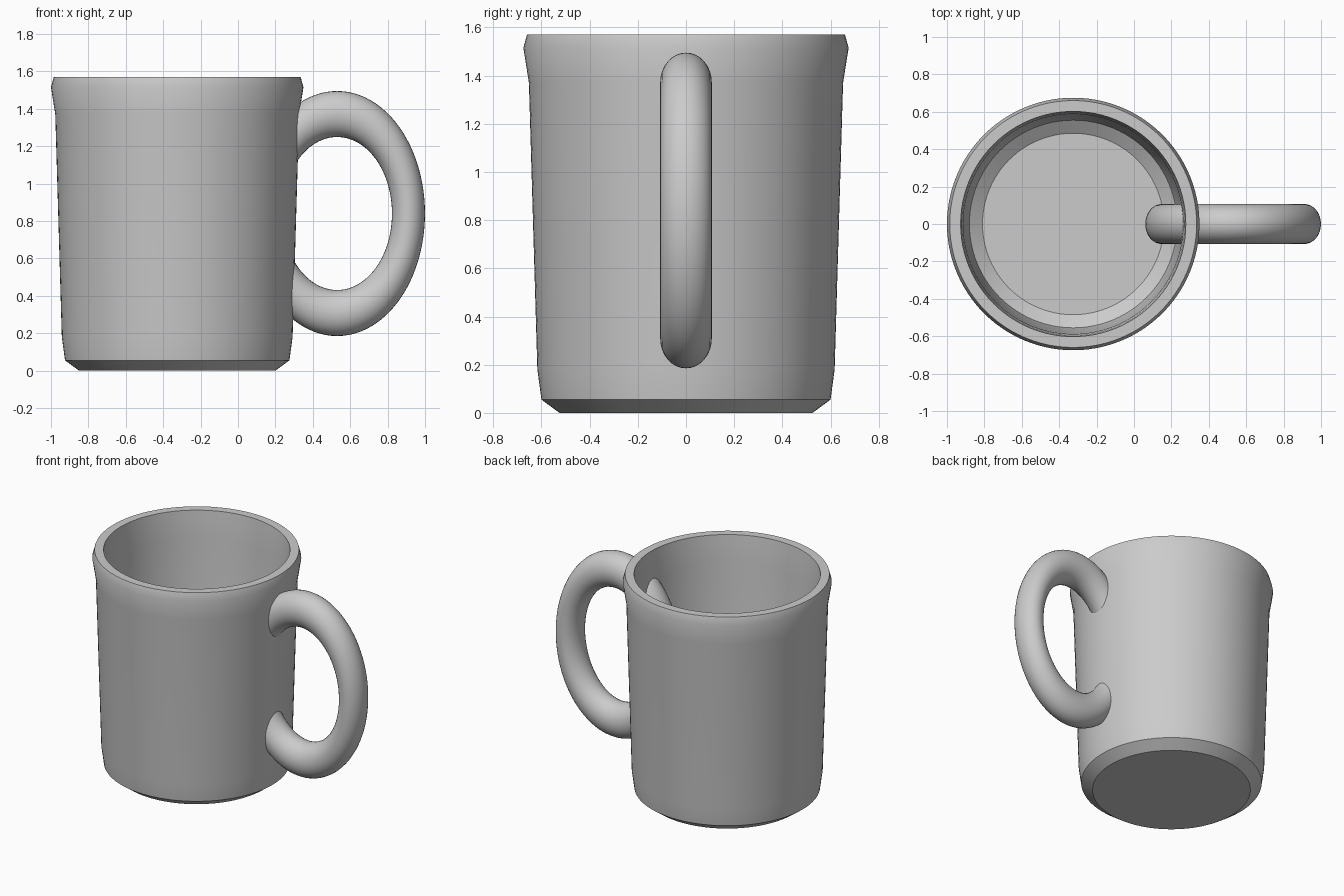
import bpy, bmesh, math

cube = bpy.data.objects.get("Cube")
if cube:
    bpy.data.objects.remove(cube)

GREY = (0.6, 0.6, 0.6, 1)
ceramic = bpy.data.materials.new("grey_ceramic")
ceramic.use_nodes = True
ceramic.diffuse_color = GREY
ceramic.node_tree.nodes["Principled BSDF"].inputs["Base Color"].default_value = GREY


def finish(bm, name, location):
    """Turn a bmesh into a smooth shaded object."""
    bmesh.ops.recalc_face_normals(bm, faces=bm.faces)
    mesh = bpy.data.meshes.new(name)
    bm.to_mesh(mesh)
    bm.free()
    mesh.materials.append(ceramic)
    obj = bpy.data.objects.new(name, mesh)
    bpy.context.collection.objects.link(obj)
    obj.location = location
    bpy.ops.object.select_all(action="DESELECT")
    obj.select_set(True)
    bpy.context.view_layer.objects.active = obj
    bpy.ops.object.shade_smooth_by_angle(angle=math.radians(30))
    return obj


def spin_profile(points, axis, steps):
    """Revolve (x, z) points around an axis through the origin."""
    bm = bmesh.new()
    verts = [bm.verts.new((x, 0, z)) for x, z in points]
    edges = [bm.edges.new(pair) for pair in zip(verts, verts[1:])]
    bmesh.ops.spin(bm, geom=verts + edges, axis=axis, cent=(0, 0, 0),
                   angle=math.tau, steps=steps)
    bmesh.ops.remove_doubles(bm, verts=bm.verts, dist=0.0005)
    return bm


# Cup: one profile from the underside, over the rim, to the inner floor
cup_profile = [
    (0, 0), (0.525, 0), (0.6, 0.055), (0.617, 0.18), (0.652, 1.37),
    (0.675, 1.515), (0.66, 1.57), (0.602, 1.57), (0.596, 1.5),
    (0.588, 1.37), (0.568, 0.2), (0.555, 0.12), (0.485, 0.07), (0, 0.07),
]
finish(spin_profile(cup_profile, (0, 0, 1), 96), "cup", (-0.325, 0, 0))

# Handle: a stretched ring whose inner side passes through the cup wall
MAJOR, MINOR, SIDES = 0.532, 0.123, 32
ring = [(MAJOR + MINOR * math.cos(math.tau * i / SIDES),
         MINOR * math.sin(math.tau * i / SIDES)) for i in range(SIDES + 1)]
bm = spin_profile(ring, (0, 0, 1), 96)
for v in bm.verts:
    x, y, z = v.co
    v.co = (x * 0.717, z * 0.87, y)
finish(bm, "handle", (0.53, 0, 0.84))
